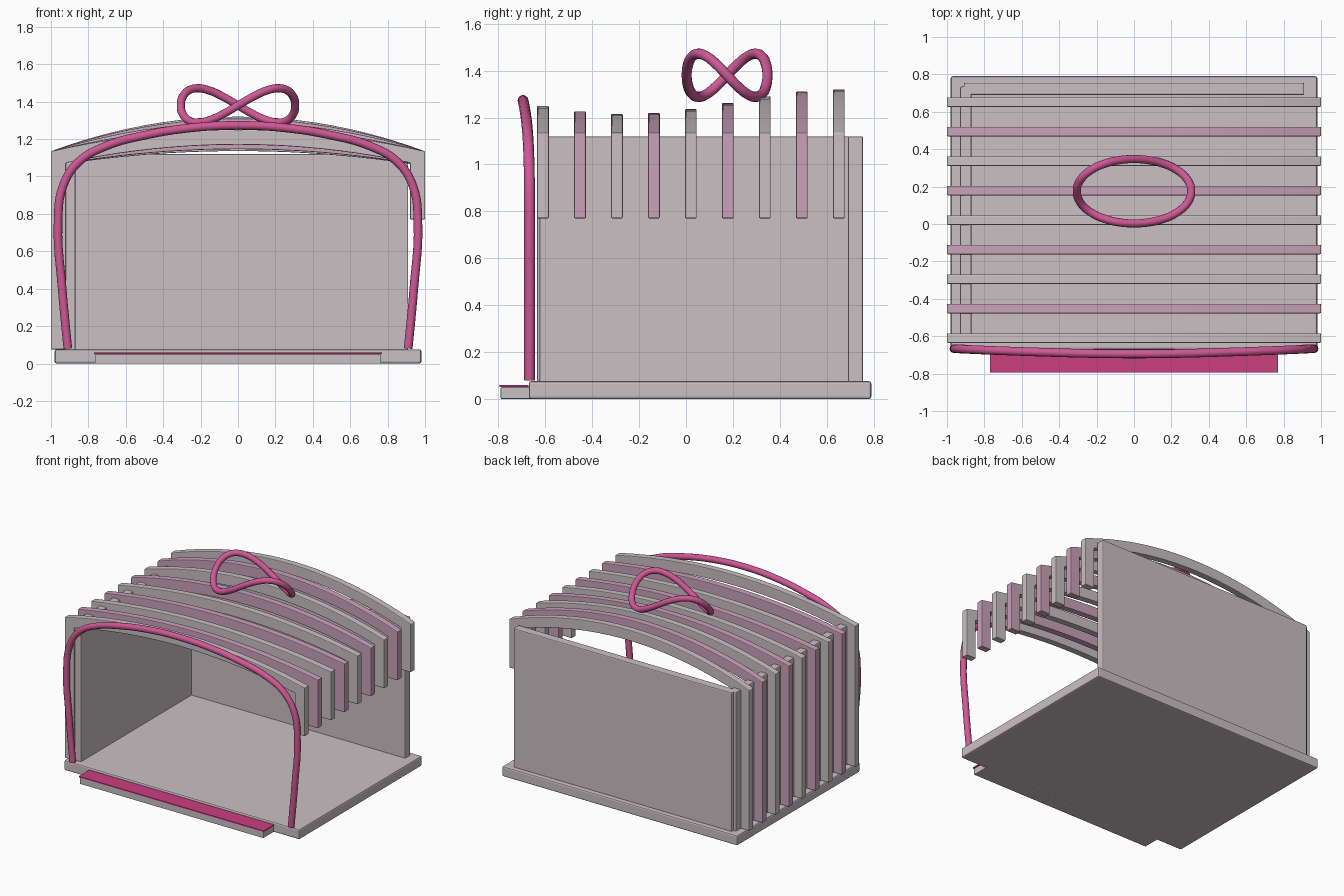
import bpy, bmesh, math

if "Cube" in bpy.data.objects:
    bpy.data.objects.remove(bpy.data.objects["Cube"])


def material(name, rgb):
    m = bpy.data.materials.new(name)
    m.diffuse_color = (*rgb, 1)
    m.use_nodes = True
    m.node_tree.nodes["Principled BSDF"].inputs["Base Color"].default_value = m.diffuse_color
    return m


GREY = material("warm_grey", (0.59, 0.53, 0.55))
MAUVE = material("pale_mauve", (0.59, 0.36, 0.49))
PINK = material("ribbon_pink", (0.62, 0.10, 0.30))
MAGENTA = material("mat_magenta", (0.60, 0.05, 0.22))


def finish(name, bm, mat, bevel):
    bmesh.ops.recalc_face_normals(bm, faces=bm.faces)
    me = bpy.data.meshes.new(name)
    bm.to_mesh(me)
    bm.free()
    me.materials.append(mat)
    ob = bpy.data.objects.new(name, me)
    bpy.context.collection.objects.link(ob)
    if bevel:
        mod = ob.modifiers.new("bevel", 'BEVEL')
        mod.width = bevel
        mod.segments = 2
        mod.limit_method = 'ANGLE'
        mod.angle_limit = math.radians(40)
    return ob


def box(name, x, y, z, mat, bevel=0.007):
    bm = bmesh.new()
    bmesh.ops.create_cube(bm, size=1)
    for v in bm.verts:
        for i, (lo, hi) in enumerate((x, y, z)):
            v.co[i] = hi if v.co[i] > 0 else lo
    return finish(name, bm, mat, bevel)


def tube(name, points, radius, mat, cyclic=False):
    cu = bpy.data.curves.new(name, 'CURVE')
    cu.dimensions = '3D'
    cu.bevel_depth = radius
    cu.bevel_resolution = 4
    cu.use_fill_caps = True
    cu.resolution_u = 6
    sp = cu.splines.new('BEZIER')
    sp.bezier_points.add(len(points) - 1)
    for bp, p in zip(sp.bezier_points, points):
        bp.co = p
        bp.handle_left_type = bp.handle_right_type = 'AUTO'
    sp.use_cyclic_u = cyclic
    cu.materials.append(mat)
    ob = bpy.data.objects.new(name, cu)
    bpy.context.collection.objects.link(ob)
    return ob


# Floor, front step and mat
box("base", (-0.98, 0.98), (-0.67, 0.79), (0, 0.076), GREY, 0.01)
box("step", (-0.765, 0.765), (-0.79, -0.66), (0, 0.05), GREY, 0.004)
box("step_mat", (-0.77, 0.77), (-0.795, -0.672), (0.05, 0.059), MAGENTA, 0)

# Left and back walls; the right side and front stay open
box("left_wall", (-0.93, -0.87), (-0.625, 0.735), (0.07, 1.12), GREY)
box("back_wall", (-0.91, 0.91), (0.69, 0.755), (0.07, 1.12), GREY)


# Roof slats: an arch with a long left leg and a short right leg
def slat(name, y, peak, mat):
    end, leg, thick, n = 1.135, 0.92, 0.08, 20
    arch = lambda x: peak - (peak - end) * x * x
    top = [(x, arch(x)) for x in (-1 + 2 * i / n for i in range(n + 1))]
    under = [(x, arch(x) - thick) for x in (leg - 2 * leg * i / n for i in range(n + 1))]
    outline = top + [(1, 0.77), (leg, 0.77)] + under + [(-leg, 0.075), (-1, 0.075)]
    bm = bmesh.new()
    face = bm.faces.new([bm.verts.new((x, y - 0.025, z)) for x, z in outline])
    new = bmesh.ops.extrude_face_region(bm, geom=[face])["geom"]
    bmesh.ops.translate(bm, vec=(0, 0.05, 0),
                        verts=[g for g in new if isinstance(g, bmesh.types.BMVert)])
    return finish(name, bm, mat, 0.005)


peaks = (1.25, 1.226, 1.216, 1.22, 1.236, 1.262, 1.29, 1.31, 1.32)
for i, peak in enumerate(peaks):
    slat(f"roof_slat_{i + 1}", -0.61 + 0.1577 * i, peak, MAUVE if i % 2 else GREY)

# Ribbon arch around the front opening, mirrored about the centre
half = [(0.91, -0.667, 0.08), (0.94, -0.667, 0.40), (0.962, -0.667, 0.75),
        (0.935, -0.668, 0.95), (0.85, -0.672, 1.08), (0.70, -0.678, 1.165),
        (0.50, -0.685, 1.22), (0.25, -0.692, 1.26)]
path = [(-x, y, z) for x, y, z in half] + [(0, -0.695, 1.273)] + half[::-1]
tube("front_arch", path, 0.023, PINK)

# Bow: a saddle-shaped closed loop on the roof
bow = [(0.306 * math.cos(t), 0.175 + 0.172 * math.sin(t), 1.38 - 0.092 * math.sin(2 * t))
       for t in (2 * math.pi * i / 24 for i in range(24))]
tube("roof_bow", bow, 0.022, PINK, True)
